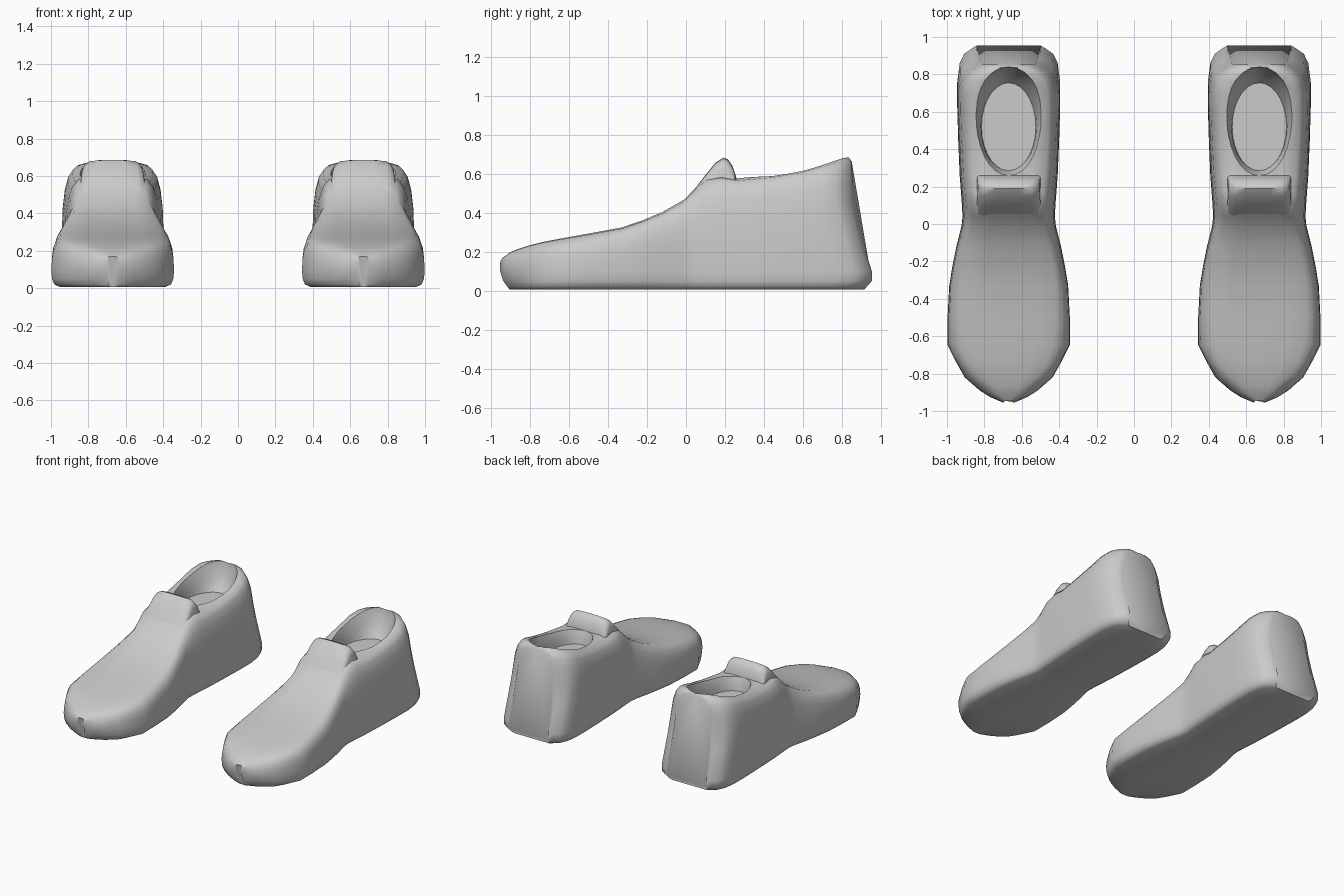
import bpy, bmesh, math

cube = bpy.data.objects.get("Cube")
if cube:
    bpy.data.objects.remove(cube, do_unlink=True)

SIDE = 0.67

grey = bpy.data.materials.new("light grey")
grey.use_nodes = True
colour = (0.6, 0.6, 0.6, 1)
grey.diffuse_color = colour
grey.node_tree.nodes["Principled BSDF"].inputs["Base Color"].default_value = colour


def mix(a, b, t):
    return a + (b - a) * t


def interp(table, v):
    for (a, p), (b, q) in zip(table, table[1:]):
        if v <= b:
            return mix(p, q, max(0, (v - a) / (b - a)))
    return table[-1][1]


def loft(name, rings):
    """Skin closed rings of equal length and cap both ends."""
    bm = bmesh.new()
    loops = [[bm.verts.new(p) for p in ring] for ring in rings]
    for a, b in zip(loops, loops[1:]):
        for i in range(len(a)):
            j = (i + 1) % len(a)
            bm.faces.new((a[i], a[j], b[j], b[i]))
    bm.faces.new(loops[0])
    bm.faces.new(loops[-1])
    bmesh.ops.recalc_face_normals(bm, faces=bm.faces)
    mesh = bpy.data.meshes.new(name)
    bm.to_mesh(mesh)
    bm.free()
    mesh.materials.append(grey)
    obj = bpy.data.objects.new(name, mesh)
    bpy.context.collection.objects.link(obj)
    return obj


def select(obj):
    bpy.ops.object.select_all(action='DESELECT')
    obj.select_set(True)
    bpy.context.view_layer.objects.active = obj


def apply_modifiers(obj):
    select(obj)
    for mod in list(obj.modifiers):
        bpy.ops.object.modifier_apply(modifier=mod.name)


# Stations along the shoe: y, sole half width, top half width, top height
stations = [
    (-.955, .03, .02, .17), (-.925, .10, .07, .20), (-.89, .155, .09, .212),
    (-.82, .235, .16, .232), (-.74, .28, .205, .25), (-.645, .328, .235, .268),
    (-.5, .327, .25, .294), (-.33, .318, .25, .325), (-.22, .30, .235, .363),
    (-.12, .28, .215, .405), (-.01, .252, .185, .468), (.04, .247, .175, .52),
    (.1, .25, .175, .578), (.18, .256, .185, .592), (.26, .262, .195, .577),
    (.45, .27, .21, .595), (.62, .275, .215, .622), (.76, .275, .21, .65),
    (.86, .262, .185, .672), (.91, .238, .15, .682), (.94, .195, .115, .685),
    (.955, .17, .095, .665)]

heel_lean = [(0, .045), (.05, 0), (.13, 0), (.27, .055), (.45, .095), (.7, .105)]
toe_tuck = [(0, .055), (.04, .02), (.09, 0), (.15, 0), (.2, .03)]


def section(y, w, wt, top):
    half = [(0, .006), (w * .86, .006), (w * .95, .02), (w * .99, .05), (w, .1)]
    for spread, height in [(.04, .35), (.12, .6), (.3, .78), (.58, .9), (1, .975)]:
        half.append((mix(w, wt, spread), mix(.1, top, height)))
    half += [(wt * .6, top), (0, top)]
    ring = half + [(-x, z) for x, z in half[-2:0:-1]]
    heel = min(1, max(0, (y - .55) / .35))
    toe = min(1, max(0, (-y - .75) / .2))
    return [(x, y - heel * interp(heel_lean, z) + toe * interp(toe_tuck, z), z)
            for x, z in ring]


body = loft("shoe_body_left", [section(*s) for s in stations])

# Foot opening: flared oval hollow with a flat insole
hollow = []
for z, rx, front, back in [(.48, .145, .285, .755), (.52, .149, .277, .785),
                           (.57, .16, .262, .812), (.62, .18, .24, .827),
                           (.66, .198, .215, .838), (.75, .215, .2, .848)]:
    ring = []
    for i in range(28):
        a = math.tau * i / 28
        ring.append((rx * math.cos(a),
                     (front + back) / 2 + (back - front) / 2 * math.sin(a), z))
    hollow.append(ring)
cutter = loft("opening_cutter", hollow)
cutter.hide_render = True
cut = body.modifiers.new("opening", 'BOOLEAN')
cut.operation = 'DIFFERENCE'
cut.solver = 'EXACT'
cut.object = cutter
apply_modifiers(body)
bpy.data.objects.remove(cutter, do_unlink=True)

# Tongue: side profile carried across the instep, narrowed and lowered at its ends
profile = [(0, .45), (.05, .53), (.1, .595), (.15, .657), (.19, .684), (.215, .676),
           (.24, .64), (.258, .585), (.262, .53), (.15, .45)]
rings = []
for x, drop in [(-.172, .055), (-.16, .025), (-.13, .005), (-.06, 0),
                (.06, 0), (.13, .005), (.16, .025), (.172, .055)]:
    rings.append([(x * (1 - .6 * max(0, z - .6)), y, z - drop * (z - .45) / .23)
                  for y, z in profile])
tongue = loft("tongue_left", rings)

# Smooth shading, placement and the matching right shoe
for obj in (body, tongue):
    select(obj)
    bpy.ops.object.shade_smooth_by_angle(angle=math.radians(50))
    obj.location.x = SIDE
    twin = obj.copy()
    twin.name = obj.name.replace("left", "right")
    twin.location.x = -SIDE
    bpy.context.collection.objects.link(twin)
